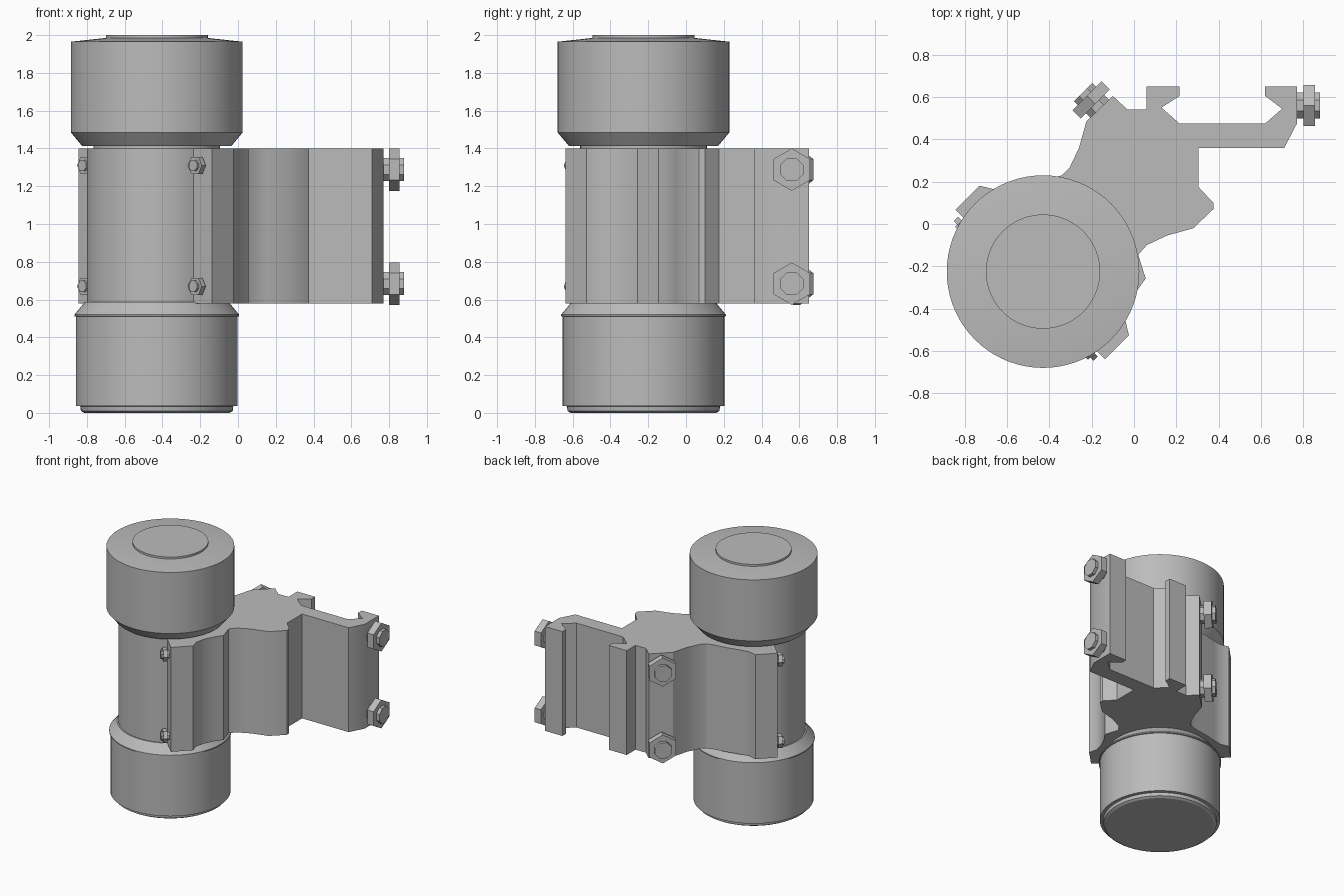
import bpy, bmesh, math
from mathutils import Vector, Matrix

if "Cube" in bpy.data.objects:
    bpy.data.objects.remove(bpy.data.objects["Cube"])

grey = bpy.data.materials.new("plain grey")
grey.use_nodes = True
colour = (0.5, 0.5, 0.5, 1)
grey.diffuse_color = colour
grey.node_tree.nodes["Principled BSDF"].inputs["Base Color"].default_value = colour

AXIS = Vector((-0.43, -0.225, 0))      # axis of the tube
U = Vector((1, -1, 0)).normalized()    # along the clamp split
V = Vector((1, 1, 0)).normalized()     # from tube towards the mount


def finish(name, bm, angle=30):
    bmesh.ops.recalc_face_normals(bm, faces=bm.faces)
    mesh = bpy.data.meshes.new(name)
    bm.to_mesh(mesh)
    bm.free()
    mesh.materials.append(grey)
    ob = bpy.data.objects.new(name, mesh)
    bpy.context.collection.objects.link(ob)
    bpy.ops.object.select_all(action="DESELECT")
    bpy.context.view_layer.objects.active = ob
    ob.select_set(True)
    if angle:
        bpy.ops.object.shade_smooth_by_angle(angle=math.radians(angle))
    return ob


def lathe(name, profile, sides=72):
    bm = bmesh.new()
    rings = []
    for r, z in profile:
        rings.append([bm.verts.new(AXIS + Vector((r * math.cos(a), r * math.sin(a), z)))
                      for a in (math.tau * i / sides for i in range(sides))])
    for low, high in zip(rings, rings[1:]):
        for i in range(sides):
            j = (i + 1) % sides
            bm.faces.new((low[i], low[j], high[j], high[i]))
    bm.faces.new(rings[0])
    bm.faces.new(rings[-1])
    return finish(name, bm, 20)


def extrude(name, points, bottom, top):
    bm = bmesh.new()
    face = bm.faces.new([bm.verts.new((p[0], p[1], bottom)) for p in points])
    moved = bmesh.ops.extrude_face_region(bm, geom=[face], use_keep_orig=True)
    verts = [g for g in moved["geom"] if isinstance(g, bmesh.types.BMVert)]
    bmesh.ops.translate(bm, verts=verts, vec=(0, 0, top - bottom))
    return finish(name, bm, 28)


def bolt(name, base, direction, nut_r, stud_r, start, end, length, turn):
    """Hex nut with a stud running through it, standing out of a face."""
    side = Vector((0, 0, 1)).cross(direction)
    frame = Matrix((side, Vector((0, 0, 1)), direction)).transposed().to_4x4()
    bm = bmesh.new()
    for r, a, b, sides, spin in ((nut_r, start, end, 6, turn),
                                 (stud_r, -0.03, length, 8, math.pi / 8)):
        place = (Matrix.Translation(base) @ frame
                 @ Matrix.Translation((0, 0, (a + b) / 2)) @ Matrix.Rotation(spin, 4, "Z"))
        bmesh.ops.create_cone(bm, cap_ends=True, segments=sides, radius1=r,
                              radius2=r, depth=b - a, matrix=place)
    return finish(name, bm, 0)


# Tube: tail, barrel and head
lathe("tail_cap", [(0.385, 0), (0.402, 0.01), (0.405, 0.035), (0.428, 0.037),
                   (0.428, 0.51), (0.436, 0.512), (0.436, 0.52), (0.38, 0.588)])
lathe("barrel", [(0.335, 0.5), (0.335, 1.46)])
lathe("head", [(0.395, 1.413), (0.455, 1.485), (0.455, 1.965), (0.27, 1.985)])
lathe("head_lens", [(0.27, 1.95), (0.27, 2.0)])

# Clamp and rail mount, one extruded section
def uv(u, v):
    return AXIS + U * u + V * v

R = 0.37
start = math.asin(-0.085 / R)
arc = [uv(R * math.cos(a), R * math.sin(a)) for a in
       (-math.pi - start + (math.pi + 2 * start) * i / 36 for i in range(37))]
right_flange = [uv(*p) for p in ((0.5, -0.085), (0.5, 0.074), (0.442, 0.11),
                                 (0.405, 0.17), (0.378, 0.25), (0.366, 0.32))]
left_flange = [uv(*p) for p in ((-0.29, 0.33), (-0.35, 0.25), (-0.4, 0.17),
                                (-0.442, 0.11), (-0.5, 0.074), (-0.5, -0.085))]
rail = [(0.02, -0.145), (0.06, -0.1), (0.155, -0.055), (0.28, -0.02),
        (0.375, 0.07), (0.375, 0.1), (0.305, 0.175), (0.305, 0.36),
        (0.71, 0.36), (0.77, 0.475), (0.77, 0.65), (0.62, 0.65),
        (0.62, 0.605), (0.7, 0.545), (0.62, 0.475), (0.215, 0.475),
        (0.13, 0.55), (0.215, 0.605), (0.215, 0.65), (0.06, 0.65),
        (0.06, 0.54), (-0.03, 0.54), (-0.1, 0.605), (-0.225, 0.485),
        (-0.26, 0.36), (-0.305, 0.265), (-0.34, 0.23)]
extrude("clamp_mount", arc + right_flange + rail + left_flange, 0.58, 1.4)

# Rail bolts and the small clamp screws
for level, z in (("upper", 1.288), ("lower", 0.684)):
    bolt(level + "_left_rail_bolt", Vector((0.77, 0.56, z)), Vector((1, 0, 0)),
         0.112, 0.066, 0.03, 0.085, 0.11, 0)
    bolt(level + "_right_rail_bolt", Vector((-0.162, 0.545, z)), -U,
         0.112, 0.066, 0.03, 0.085, 0.11, 0)
for level, z in (("upper", 1.31), ("lower", 0.67)):
    for name, s in (("left", 1), ("right", -1)):
        bolt(level + "_" + name + "_clamp_screw", uv(s * 0.415, -0.085) + Vector((0, 0, z)),
             -V, 0.052, 0.032, 0.015, 0.045, 0.06, math.pi / 6)
